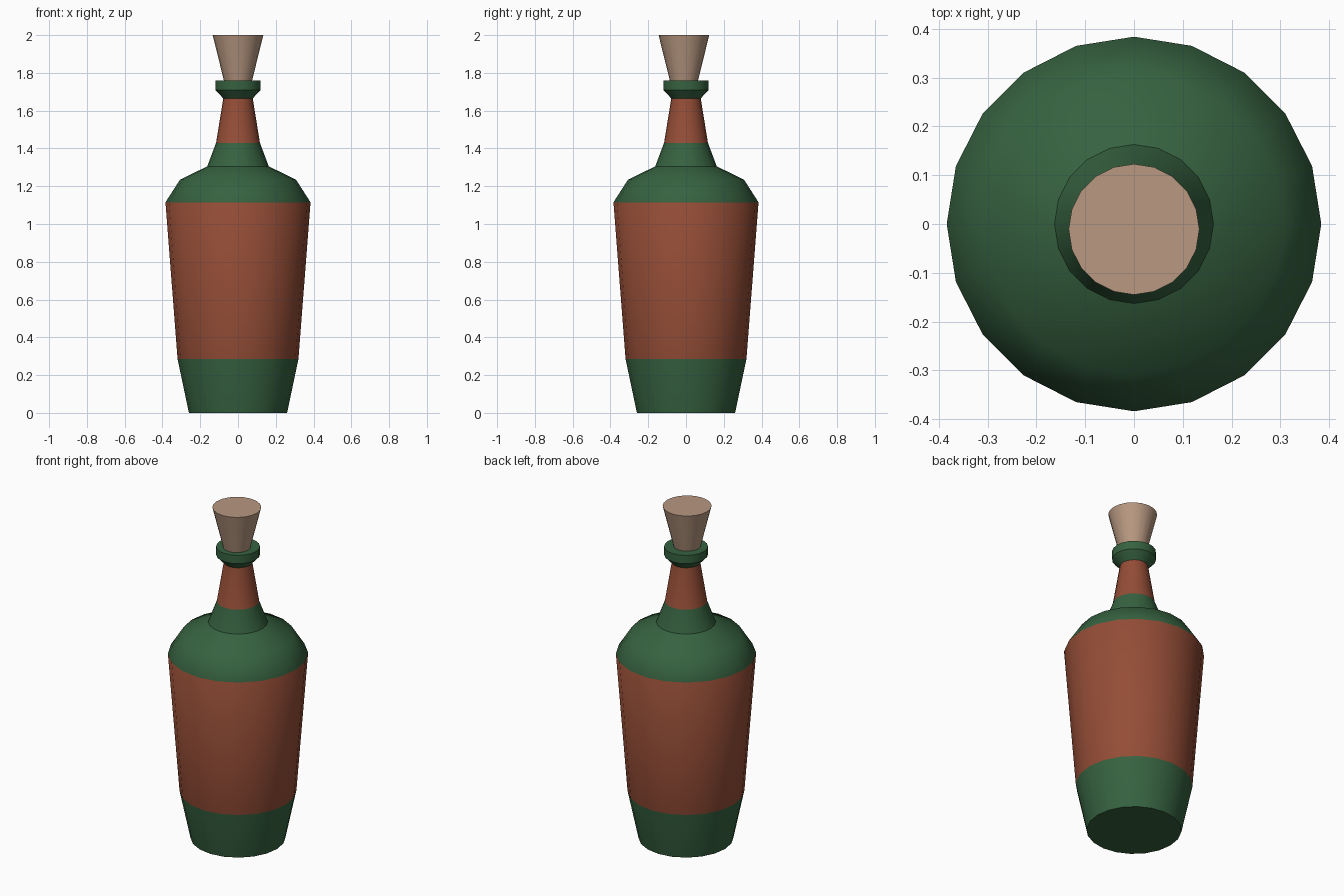
import bpy, bmesh, math

cube = bpy.data.objects.get("Cube")
if cube:
    bpy.data.objects.remove(cube, do_unlink=True)

SIDES = 20


def material(name, rgb):
    mat = bpy.data.materials.new(name)
    mat.use_nodes = True
    color = (*rgb, 1)
    mat.diffuse_color = color
    mat.node_tree.nodes["Principled BSDF"].inputs["Base Color"].default_value = color
    return mat


green = material("green glass", (0.037, 0.122, 0.051))
rust = material("rust label", (0.296, 0.074, 0.037))
tan = material("tan cork", (0.48, 0.315, 0.22))


def lathe(name, profile, mats, center_y=0.0, bands=()):
    """Closed solid of revolution; faces inside a height band take the second material."""
    bm = bmesh.new()
    rings = []
    for r, z in profile:
        angles = [2 * math.pi * i / SIDES for i in range(SIDES)]
        rings.append([bm.verts.new((r * math.cos(a), center_y + r * math.sin(a), z))
                      for a in angles])
    bm.faces.new(rings[0][::-1])
    bm.faces.new(rings[-1])
    for low, high in zip(rings, rings[1:]):
        for i in range(SIDES):
            j = (i + 1) % SIDES
            face = bm.faces.new((low[i], low[j], high[j], high[i]))
            z = face.calc_center_median().z
            face.material_index = int(any(a < z < b for a, b in bands))
    mesh = bpy.data.meshes.new(name)
    bm.to_mesh(mesh)
    bm.free()
    for mat in mats:
        mesh.materials.append(mat)
    obj = bpy.data.objects.new(name, mesh)
    bpy.context.collection.objects.link(obj)
    bpy.ops.object.select_all(action="DESELECT")
    obj.select_set(True)
    bpy.context.view_layer.objects.active = obj
    bpy.ops.object.shade_smooth_by_angle(angle=math.radians(40))
    return obj


# Bottle: base, labelled body, shoulder, labelled neck and flared lip
lathe("bottle",
      [(0.26, 0), (0.32, 0.285), (0.384, 1.115), (0.307, 1.235), (0.163, 1.305),
       (0.116, 1.43), (0.078, 1.665), (0.12, 1.71), (0.12, 1.76)],
      [green, rust], bands=[(0.285, 1.115), (1.43, 1.665)])

# Tapered stopper, set slightly toward the front
lathe("cork", [(0.06, 1.70), (0.134, 2.0)], [tan], center_y=-0.011)
